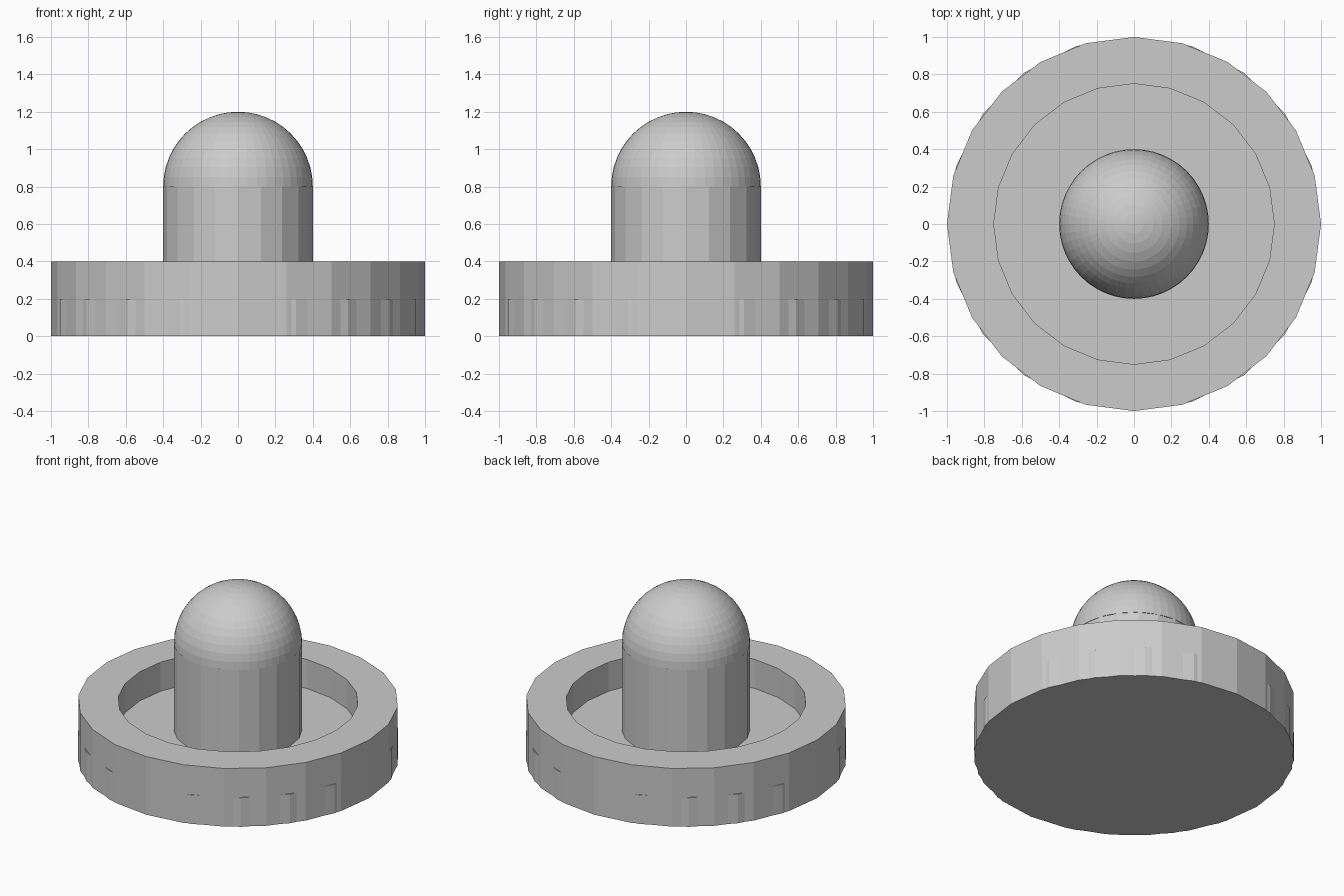
import bpy
import bmesh
from math import cos, sin, pi

if "Cube" in bpy.data.objects:
    bpy.data.objects.remove(bpy.data.objects["Cube"])


def lathe(name, profile, sides, closed=False):
    """Revolve (radius, z) points about z; points on the axis become poles."""
    bm = bmesh.new()
    rings = []
    for r, z in profile:
        if r < 1e-6:
            rings.append([bm.verts.new((0, 0, z))] * sides)
        else:
            rings.append([bm.verts.new((r * cos(2 * pi * i / sides),
                                        r * sin(2 * pi * i / sides), z))
                          for i in range(sides)])
    pairs = list(zip(rings, rings[1:]))
    if closed:
        pairs.append((rings[-1], rings[0]))
    for a, b in pairs:
        for i in range(sides):
            j = (i + 1) % sides
            corners = list(dict.fromkeys((a[i], a[j], b[j], b[i])))
            bm.faces.new(corners)
    if not closed:
        # Cap any open end
        for end in (rings[0], rings[-1]):
            if end[0] is not end[1]:
                bm.faces.new(end)
    bmesh.ops.recalc_face_normals(bm, faces=bm.faces)
    mesh = bpy.data.meshes.new(name)
    bm.to_mesh(mesh)
    bm.free()
    obj = bpy.data.objects.new(name, mesh)
    bpy.context.collection.objects.link(obj)
    return obj


# Round floor plate, 20 sides
lathe("base_plate", [(1, 0), (1, 0.2)], 20)

# Raised rim around the plate, 24 sides
lathe("outer_rim", [(0.75, 0), (1, 0), (1, 0.4), (0.75, 0.4)], 24, closed=True)

# Central post, 20 sides
lathe("post", [(0.4, 0.2), (0.4, 0.8)], 20)

# Finely faceted dome on the post
steps = 12
dome = [(0.4 * cos(pi / 2 * k / steps), 0.8 + 0.4 * sin(pi / 2 * k / steps))
        for k in range(steps + 1)]
lathe("dome", dome, 48)
